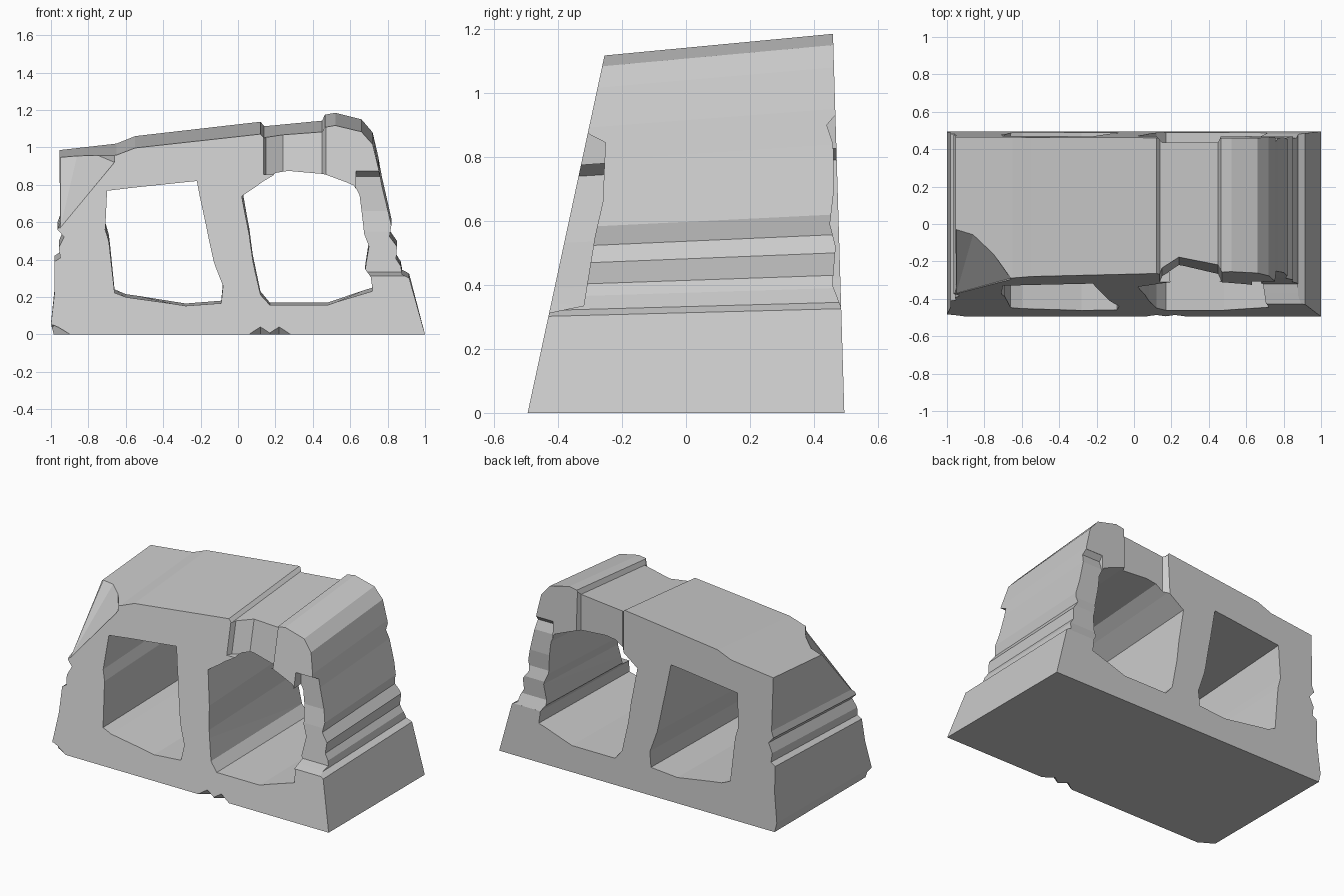
import bpy
import bmesh

cube = bpy.data.objects.get("Cube")
if cube:
    bpy.data.objects.remove(cube, do_unlink=True)

stone = bpy.data.materials.new("light_grey_stone")
stone.use_nodes = True
grey = (0.6, 0.6, 0.6, 1)
stone.diffuse_color = grey
stone.node_tree.nodes["Principled BSDF"].inputs["Base Color"].default_value = grey


def finish(name, bm):
    bmesh.ops.recalc_face_normals(bm, faces=bm.faces)
    mesh = bpy.data.meshes.new(name)
    bm.to_mesh(mesh)
    bm.free()
    mesh.materials.append(stone)
    obj = bpy.data.objects.new(name, mesh)
    bpy.context.collection.objects.link(obj)
    return obj


def loft(name, ring_a, ring_b):
    """Closed solid between two matching rings of points."""
    bm = bmesh.new()
    a = [bm.verts.new(p) for p in ring_a]
    b = [bm.verts.new(p) for p in ring_b]
    bm.faces.new(a)
    bm.faces.new(list(reversed(b)))
    for i in range(len(a)):
        j = (i + 1) % len(a)
        bm.faces.new((a[i], b[i], b[j], a[j]))
    return finish(name, bm)


def hull(name, points):
    bm = bmesh.new()
    for p in points:
        bm.verts.new(p)
    res = bmesh.ops.convex_hull(bm, input=bm.verts)
    loose = [v for v in bm.verts if not v.link_faces]
    bmesh.ops.delete(bm, geom=loose, context='VERTS')
    return finish(name, bm)


def rise(z, y):
    """Heights grow gently toward the back."""
    return z * (1 + 0.08 * (y - 0.46))


def slanted(x, z, base, slope):
    """Point of the profile on a leaning end face."""
    y = base
    for _ in range(6):
        y = base + slope * rise(z, y)
    return (x, y, rise(z, y))


def tunnel(name, profile):
    return loft(name, [(x, -0.8, rise(z, -0.8)) for x, z in profile],
                [(x, 0.8, rise(z, 0.8)) for x, z in profile])


def across(name, profile, x0, x1):
    return loft(name, [(x0, y, z) for y, z in profile],
                [(x1, y, z) for y, z in profile])


def carve(target, cutter):
    cutter.hide_render = True
    mod = target.modifiers.new("carve", 'BOOLEAN')
    mod.operation = 'DIFFERENCE'
    mod.solver = 'EXACT'
    mod.object = cutter
    bpy.context.view_layer.objects.active = target
    bpy.ops.object.modifier_apply(modifier=mod.name)
    bpy.data.objects.remove(cutter, do_unlink=True)


# Main block: one weathered outline with leaning front and back
outline = [
    (-.985, 0), (1, 0), (.915, .325), (.878, .345), (.87, .39), (.845, .43),
    (.85, .5), (.81, .557), (.82, .62), (.77, .84), (.75, .95), (.72, 1.08),
    (.66, 1.15), (.52, 1.185), (.465, 1.175), (.45, 1.145), (.14, 1.115),
    (.12, 1.137), (-.55, 1.06), (-.65, 1.02), (-.955, .985), (-.95, .64),
    (-.965, .6), (-.93, .56), (-.958, .5), (-.95, .44), (-.98, .42),
    (-.98, .25), (-1, .06)]
block = loft("stone_block",
             [slanted(x, z, -0.495, 0.215) for x, z in outline],
             [slanted(x, z, 0.495, -0.03) for x, z in outline])

# Two through openings
carve(block, tunnel("square_opening", [
    (-.7, .82), (-.22, .875), (-.17, .62), (-.13, .42), (-.08, .28),
    (-.09, .18), (-.28, .165), (-.6, .215), (-.66, .24), (-.69, .53),
    (-.71, .6)]))
carve(block, tunnel("arched_opening", [
    (.02, .79), (.06, .57), (.08, .42), (.12, .23), (.17, .17), (.48, .17),
    (.72, .25), (.71, .33), (.68, .37), (.7, .5), (.675, .57), (.65, .79),
    (.62, .85), (.47, .91), (.27, .925), (.2, .915), (.13, .87)]))

# Recess above the arch, following the lean of the front
plan = [(.13, -.7), (.13, -.275), (.15, -.225), (.24, -.17), (.45, -.215),
        (.47, -.26), (.47, -.7)]
carve(block, loft("front_arch_recess", *[
    [(x, y + 0.215 * (z - 1.1), z) for x, y in plan] for z in (.855, 1.4)]))
carve(block, loft("back_arch_recess", *[
    [(x, y, z) for x, y in
     [(.12, .7), (.12, .47), (.15, .437), (.45, .437), (.465, .47), (.465, .7)]]
    for z in (.85, 1.4)]))

# Worn faces of the slender leg
carve(block, across("front_leg_wear", [
    (-.7, .33), (-.44, .31), (-.37, .325), (-.32, .335), (-.285, .55),
    (-.26, .66), (-.252, .845), (-.31, .875), (-.7, .9)], .632, 1.3))
carve(block, across("back_leg_wear", [
    (.7, .95), (.466, .93), (.44, .9), (.46, .84), (.463, .7), (.45, .59),
    (.468, .52), (.458, .4), (.485, .33), (.7, .32)], .632, 1.3))

# Broken upper corner and small chips along the base
carve(block, hull("corner_break", [
    (-.95, 0, .98), (-.85, -.02, 1.0), (-.68, -.26, .98), (-.66, -.29, .92),
    (-.86, -.33, .72), (-.95, -.37, .57), (-.95, 0, 1.3), (-.85, -.02, 1.3),
    (-.66, -.29, 1.3), (-.6, -.6, 1.3), (-1.2, -.6, 1.3), (-1.2, 0, 1.3),
    (-1.2, -.6, .55), (-.95, -.6, .6)]))
carve(block, hull("corner_chip", [
    (-.88, -.5, -.01), (-.98, -.46, .05), (-1.05, -.4, -.01),
    (-1.05, -.6, .06), (-1.05, -.6, -.01), (-.88, -.6, -.01)]))
for cx in (.12, .22):
    carve(block, hull("base_chip", [
        (cx - .08, -.5, -.01), (cx + .08, -.5, -.01), (cx, -.44, -.01),
        (cx, -.485, .04), (cx, -.6, .04), (cx - .08, -.6, -.01),
        (cx + .08, -.6, -.01)]))

for poly in block.data.polygons:
    poly.use_smooth = False
